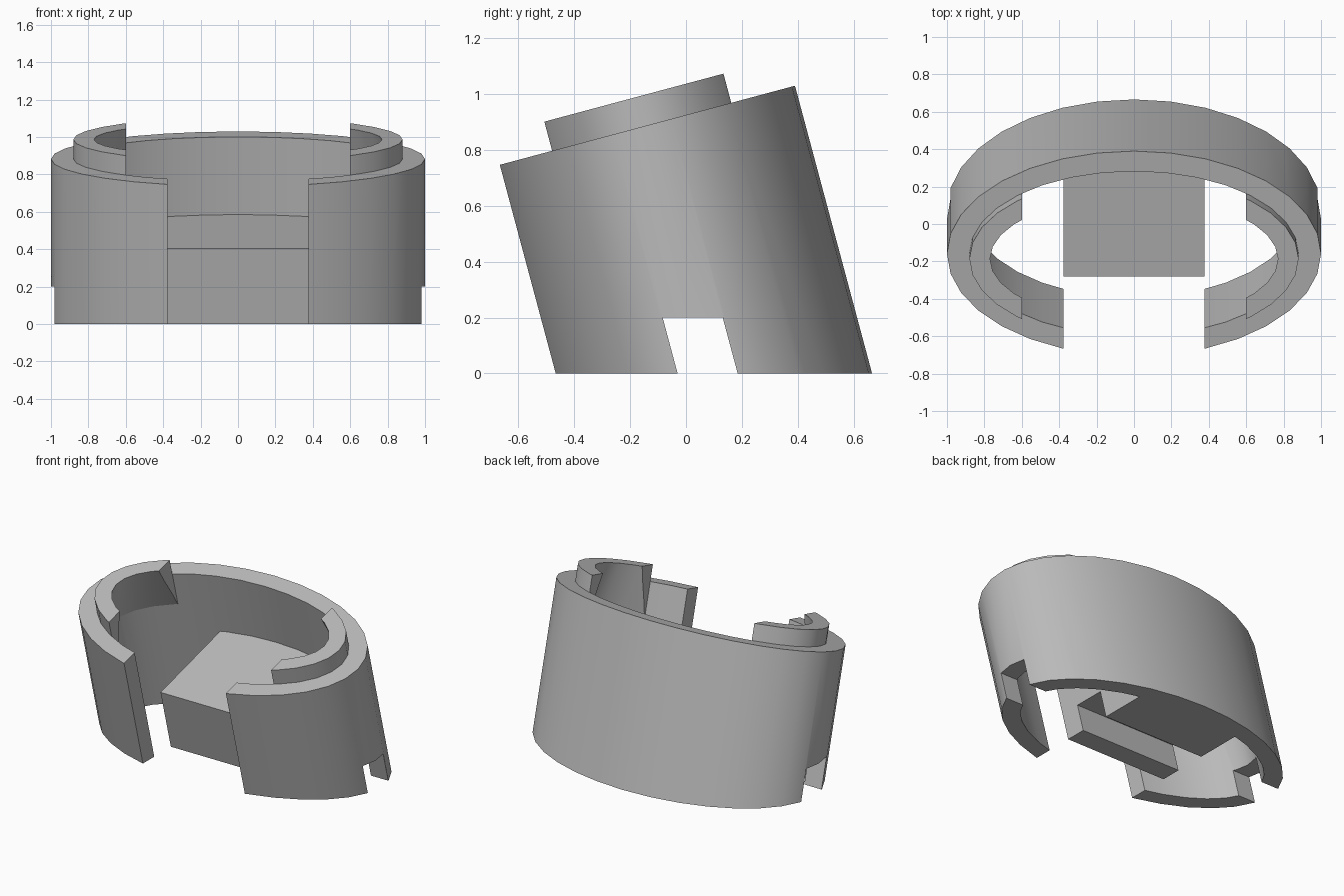
import bpy, bmesh, math
from mathutils import Matrix, Vector

cube = bpy.data.objects.get("Cube")
if cube:
    bpy.data.objects.remove(cube, do_unlink=True)

LEAN = math.radians(15)
TILT = Matrix.Translation((0, 0.078, 0)) @ Matrix.Rotation(LEAN, 4, 'X')
SIDES = 32
WALL_TOP, LIP_TOP, LIP_BOTTOM = 0.914, 1.022, 0.68
OUTER, INNER, LIP_INNER = (1.0, 0.568), (0.88, 0.456), (0.77, 0.346)
GAP = 0.377

grey = bpy.data.materials.new("plain grey")
grey.use_nodes = True
grey.diffuse_color = (0.5, 0.5, 0.5, 1)
grey.node_tree.nodes["Principled BSDF"].inputs["Base Color"].default_value = (0.5, 0.5, 0.5, 1)


def finish(bm, name):
    bmesh.ops.recalc_face_normals(bm, faces=bm.faces[:])
    mesh = bpy.data.meshes.new(name)
    bm.to_mesh(mesh)
    bm.free()
    mesh.materials.append(grey)
    obj = bpy.data.objects.new(name, mesh)
    bpy.context.collection.objects.link(obj)
    return obj


def oval_ring(name, section):
    """Closed ring swept through (radii, height) section points, leaning back."""
    bm = bmesh.new()
    loops = []
    for (rx, ry), z in section:
        angles = [2 * math.pi * i / SIDES for i in range(SIDES)]
        loops.append([bm.verts.new(TILT @ Vector((rx * math.cos(a), ry * math.sin(a), z)))
                      for a in angles])
    for k, low in enumerate(loops):
        high = loops[(k + 1) % len(loops)]
        for i in range(SIDES):
            j = (i + 1) % SIDES
            bm.faces.new((low[i], low[j], high[j], high[i]))
    return finish(bm, name)


def side_prism(name, half_width, profile, leaning=True):
    """Side profile of (y, z) points extruded evenly across x."""
    bm = bmesh.new()
    place = TILT if leaning else Matrix()
    ends = [[bm.verts.new(place @ Vector((x, y, z))) for y, z in profile]
            for x in (-half_width, half_width)]
    for end in ends:
        bm.faces.new(end)
    n = len(profile)
    for i in range(n):
        j = (i + 1) % n
        bm.faces.new((ends[0][i], ends[0][j], ends[1][j], ends[1][i]))
    return finish(bm, name)


def box_profile(y0, y1, z0, z1):
    return [(y0, z0), (y1, z0), (y1, z1), (y0, z1)]


def cut(obj, cutters):
    bpy.context.view_layer.objects.active = obj
    for cutter in cutters:
        mod = obj.modifiers.new("cut", 'BOOLEAN')
        mod.operation = 'DIFFERENCE'
        mod.solver = 'EXACT'
        mod.object = cutter
        bpy.ops.object.modifier_apply(modifier=mod.name)


# Cutters: ground plane, front opening, lip opening and cross channel
ground = side_prism("ground_cutter", 2, box_profile(-2, 2, -1, 0), False)
opening = side_prism("opening_cutter", GAP, box_profile(-1, -0.1, -1, 2))
lip_opening = side_prism("lip_cutter", 0.6, box_profile(-1, 1, 0.3, 2))
shift = math.tan(LEAN)
channel = side_prism("channel_cutter", 2, [
    (-0.03 + 0.1 * shift, -0.1), (0.185 + 0.1 * shift, -0.1),
    (0.185 - 0.2 * shift, 0.2), (-0.03 - 0.2 * shift, 0.2)], False)

# Leaning oval wall
wall = oval_ring("oval_wall", [(OUTER, -0.4), (OUTER, WALL_TOP),
                               (INNER, WALL_TOP), (INNER, -0.4)])
cut(wall, [ground, opening, channel])

# Raised side lips with tapered underside
lips = oval_ring("side_lips", [(INNER, LIP_BOTTOM), (INNER, LIP_TOP),
                               (LIP_INNER, LIP_TOP)])
cut(lips, [lip_opening])

# Solid sloping platform joined to the back wall
platform = side_prism("platform", GAP, box_profile(-0.241, 0.49, -0.4, 0.484))
cut(platform, [ground, channel])

for cutter in (ground, opening, lip_opening, channel):
    bpy.data.objects.remove(cutter, do_unlink=True)

# Smooth curved sides, crisp edges
for obj in (wall, lips, platform):
    bpy.ops.object.select_all(action='DESELECT')
    obj.select_set(True)
    bpy.context.view_layer.objects.active = obj
    bpy.ops.object.shade_smooth_by_angle(angle=math.radians(30))
